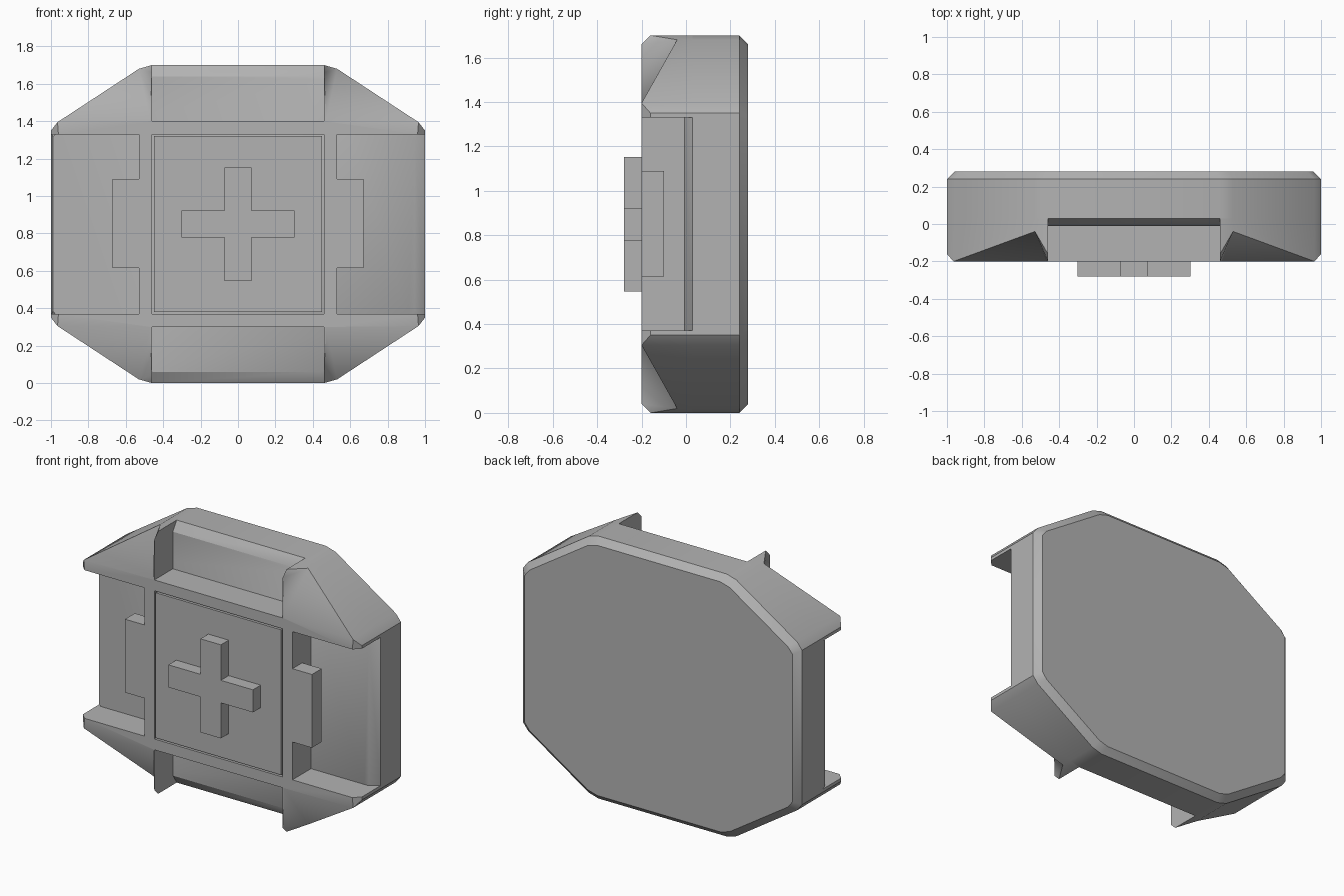
import bpy, bmesh

if "Cube" in bpy.data.objects:
    bpy.data.objects.remove(bpy.data.objects["Cube"])

MID = 0.85  # mirror height

# Mid-grey paint for the whole model
grey = bpy.data.materials.new("mid_grey")
grey.diffuse_color = (0.45, 0.45, 0.45, 1.0)
grey.use_nodes = True
grey.node_tree.nodes["Principled BSDF"].inputs["Base Color"].default_value = grey.diffuse_color


def make(name, verts, faces, smooth=False):
    me = bpy.data.meshes.new(name)
    bm = bmesh.new()
    vs = [bm.verts.new(v) for v in verts]
    for f in faces:
        bm.faces.new([vs[i] for i in f])
    bmesh.ops.recalc_face_normals(bm, faces=bm.faces[:])
    bm.to_mesh(me)
    bm.free()
    me.materials.append(grey)
    ob = bpy.data.objects.new(name, me)
    bpy.context.collection.objects.link(ob)
    if smooth:
        bpy.ops.object.select_all(action='DESELECT')
        ob.select_set(True)
        bpy.context.view_layer.objects.active = ob
        bpy.ops.object.shade_smooth_by_angle(angle=0.58)
    return ob


def loft(name, rings, smooth=False):
    n = len(rings[0])
    verts = [v for r in rings for v in r]
    faces = [list(range(n)), list(range(n * (len(rings) - 1), n * len(rings)))]
    for k in range(len(rings) - 1):
        for i in range(n):
            j = (i + 1) % n
            faces.append([k * n + i, k * n + j, (k + 1) * n + j, (k + 1) * n + i])
    return make(name, verts, faces, smooth)


def box(name, x, y, z):
    rect = [(x[0], z[0]), (x[1], z[0]), (x[1], z[1]), (x[0], z[1])]
    return loft(name, [[(a, yy, b) for a, b in rect] for yy in y])


# Octagonal back slab with a bevelled rim on both sides
quad = [(0.46, 0.85), (0.53, 0.83), (0.965, 0.545), (1.0, 0.50)]
octo = quad + [(x, -z) for x, z in reversed(quad)]
octo += [(-x, -z) for x, z in quad] + [(-x, z) for x, z in reversed(quad)]


def ring(y, right, left, vert):
    return [(x * (1 - (right if x > 0 else left)), y, MID + z * (1 - vert / 0.85))
            for x, z in octo]


loft("back_slab", [ring(-0.01, 0.055, 0.01, 0.06), ring(0.03, 0, 0, 0),
                   ring(0.24, 0, 0, 0), ring(0.28, 0.04, 0.04, 0.04)], True)

# Corner guards: sloped hollow between an upright rib and a side flange
corner = [(0.46, -0.2, 1.33), (0.96, -0.2, 1.33), (1.0, -0.16, 1.33),
          (0.965, -0.2, 1.395), (1.0, -0.16, 1.35), (0.47, -0.2, 1.40),
          (0.46, -0.2, 1.40), (0.46, -0.2, 1.66), (0.46, -0.16, 1.70),
          (0.53, -0.04, 1.68)]
corner += [(x, 0.03, z) for x, z in [(0.46, 1.33), (1.0, 1.33), (1.0, 1.35),
                                     (0.965, 1.395), (0.53, 1.68), (0.46, 1.70)]]
faces = [(0, 1, 3, 5, 6), (1, 2, 4, 3), (6, 5, 7), (5, 9, 7), (7, 9, 8), (5, 3, 9),
         (2, 11, 12, 4), (4, 12, 13, 3), (3, 13, 14, 9), (9, 14, 15, 8),
         (0, 6, 7, 8, 15, 10), (0, 10, 11, 2, 1), (10, 11, 12, 13, 14, 15)]
soft = [{5, 9}, {7, 9}]  # creases shaded smooth inside the hollow
for sx, h in ((1, "right"), (-1, "left")):
    for sz, v in ((1, "upper"), (-1, "lower")):
        guard = make(f"{v}_{h}_corner_guard",
                     [(sx * x, y, MID + sz * (z - MID)) for x, y, z in corner], faces, True)
        for e in guard.data.edges:
            if set(e.vertices) in soft:
                e.use_edge_sharp = False

# Raised frame bars and side tabs that float above the recess floor
for s, h in ((1, "right"), (-1, "left")):
    box(f"{h}_frame_bar", sorted((s * 0.46, s * 0.53)), (-0.2, 0.0), (0.37, 1.33))
    box(f"{h}_tab", sorted((s * 0.53, s * 0.67)), (-0.2, -0.1), (0.615, 1.09))
for z, v in ((1.33, "upper"), (0.30, "lower")):
    box(f"{v}_frame_bar", (-0.46, 0.46), (-0.2, 0.0), (z, z + 0.07))

# Centre plate set in a thin groove
box("centre_plate", (-0.45, 0.45), (-0.2, 0.0), (0.38, 1.32))

# Raised plus-shaped emblem
a, b, t = 0.303, 0.303, 0.073
plus = [(t, t), (t, b), (-t, b), (-t, t), (-a, t), (-a, -t),
        (-t, -t), (-t, -b), (t, -b), (t, -t), (a, -t), (a, t)]
loft("plus_emblem", [[(x, y, MID + z) for x, z in plus] for y in (-0.28, -0.195)])
